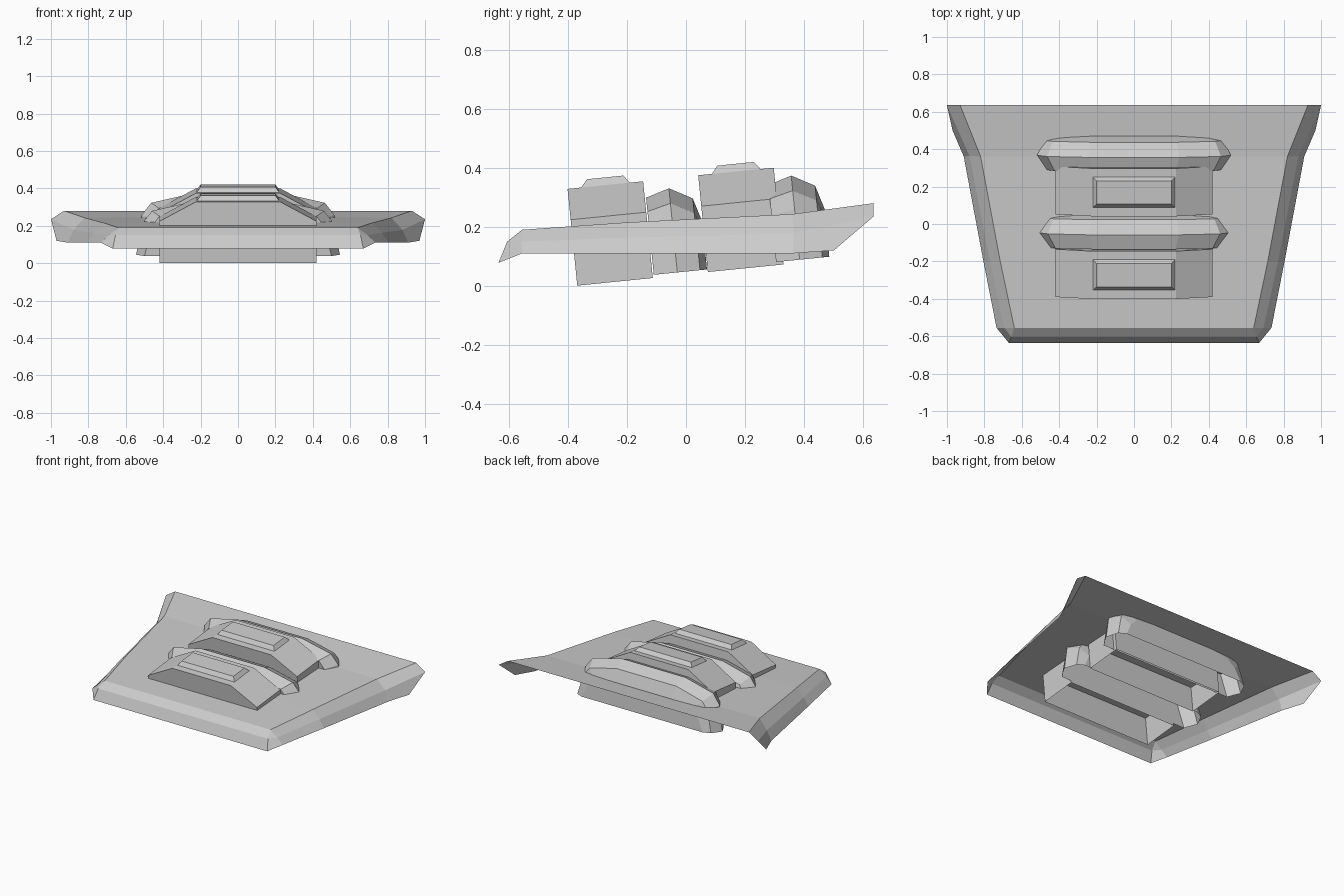
import bpy
import bmesh

if "Cube" in bpy.data.objects:
    bpy.data.objects.remove(bpy.data.objects["Cube"])

TILT = 0.1


def make(name, verts, faces, loc=(0, 0, 0), tilt=0.0):
    mesh = bpy.data.meshes.new(name)
    mesh.from_pydata(verts, [], faces)
    bm = bmesh.new()
    bm.from_mesh(mesh)
    bmesh.ops.remove_doubles(bm, verts=bm.verts, dist=1e-5)
    bmesh.ops.recalc_face_normals(bm, faces=bm.faces)
    bm.to_mesh(mesh)
    bm.free()
    obj = bpy.data.objects.new(name, mesh)
    obj.location = loc
    obj.rotation_euler.x = tilt
    bpy.context.collection.objects.link(obj)
    return obj


def loft(name, sections, loc):
    """Open-bottomed loft through (y, half-profile) sections mirrored across x = 0."""
    verts, faces = [], []
    n = 2 * len(sections[0][1])
    for y, half in sections:
        ring = half + [(-x, z) for x, z in reversed(half)]
        verts += [(x, y, z) for x, z in ring]
    for s in range(len(sections) - 1):
        for i in range(n - 1):
            a, b = s * n + i, (s + 1) * n + i
            faces.append((a, a + 1, b + 1, b))
    faces += [tuple(range(n)), tuple(range(len(verts) - n, len(verts)))]
    return make(name, verts, faces, loc, TILT)


# Thin plate: stations from back to front, each (inner edge, bevel edge, skirt bottom)
stations = [
    [(0.93, 0.635, 0.28), (1.0, 0.635, 0.235), (0.97, 0.5, 0.12)],
    [(0.82, 0.36, 0.243), (0.88, 0.365, 0.178), (0.91, 0.36, 0.11)],
    [(0.715, -0.2, 0.215), (0.77, -0.2, 0.163), (0.805, -0.2, 0.11)],
    [(0.64, -0.555, 0.19), (0.692, -0.557, 0.15), (0.735, -0.555, 0.11)],
    [(0.64, -0.555, 0.19), (0.655, -0.605, 0.15), (0.67, -0.635, 0.078)],
]
loop = stations + [[(-x, y, z) for x, y, z in s] for s in reversed(stations)]
pv = [p for s in loop for p in s]
pf = []
for i in range(len(loop) - 1):
    for k in range(2):
        a, b = 3 * i + k, 3 * i + 3 + k
        if k == 0 and loop[i][0] == loop[i + 1][0]:
            pf.append((a, a + 1, b + 1))
        else:
            pf.append((a, a + 1, b + 1, b))
for i in range(3):
    o = 3 * (len(loop) - 1)
    pf.append((3 * i, 3 * i + 3, o - 3 * i - 3, o - 3 * i))
make("base_plate", pv, pf)

# Slanted hollow blocks with a raised pad on each
block_half = [(0.42, 0), (0.42, 0.224), (0.225, 0.329)]
for label, loc in (("front", (0, -0.368, 0.001)), ("rear", (0, 0.074, 0.047))):
    loft(label + "_block", [(0, block_half), (0.257, block_half)], loc)
    pad = []
    for hx, y0, y1, z in ((0.22, 0.047, 0.212, 0.329), (0.2, 0.068, 0.192, 0.355)):
        pad += [(-hx, y0, z), (hx, y0, z), (hx, y1, z), (-hx, y1, z)]
    make(label + "_pad", pad,
         [(4, 5, 6, 7)] +
         [(i, (i + 1) % 4, (i + 1) % 4 + 4, i + 4) for i in range(4)],
         loc, TILT)

# Faceted hollow bars behind each block
bar = [
    (-0.003, [(0.50, 0), (0.46, 0.16), (0.42, 0.215), (0.22, 0.262)]),
    (0.077, [(0.545, 0), (0.51, 0.17), (0.46, 0.235), (0.24, 0.286)]),
    (0.154, [(0.51, 0), (0.475, 0.14), (0.43, 0.195), (0.23, 0.244)]),
    (0.178, [(0.46, 0), (0.42, 0.09), (0.37, 0.135), (0.22, 0.163)]),
]
for label, loc, wide in (("front", (0, -0.106, 0.038), 1.0),
                         ("rear", (0, 0.308, 0.081), 1.01)):
    loft(label + "_bar", bar, loc).scale.x = wide
